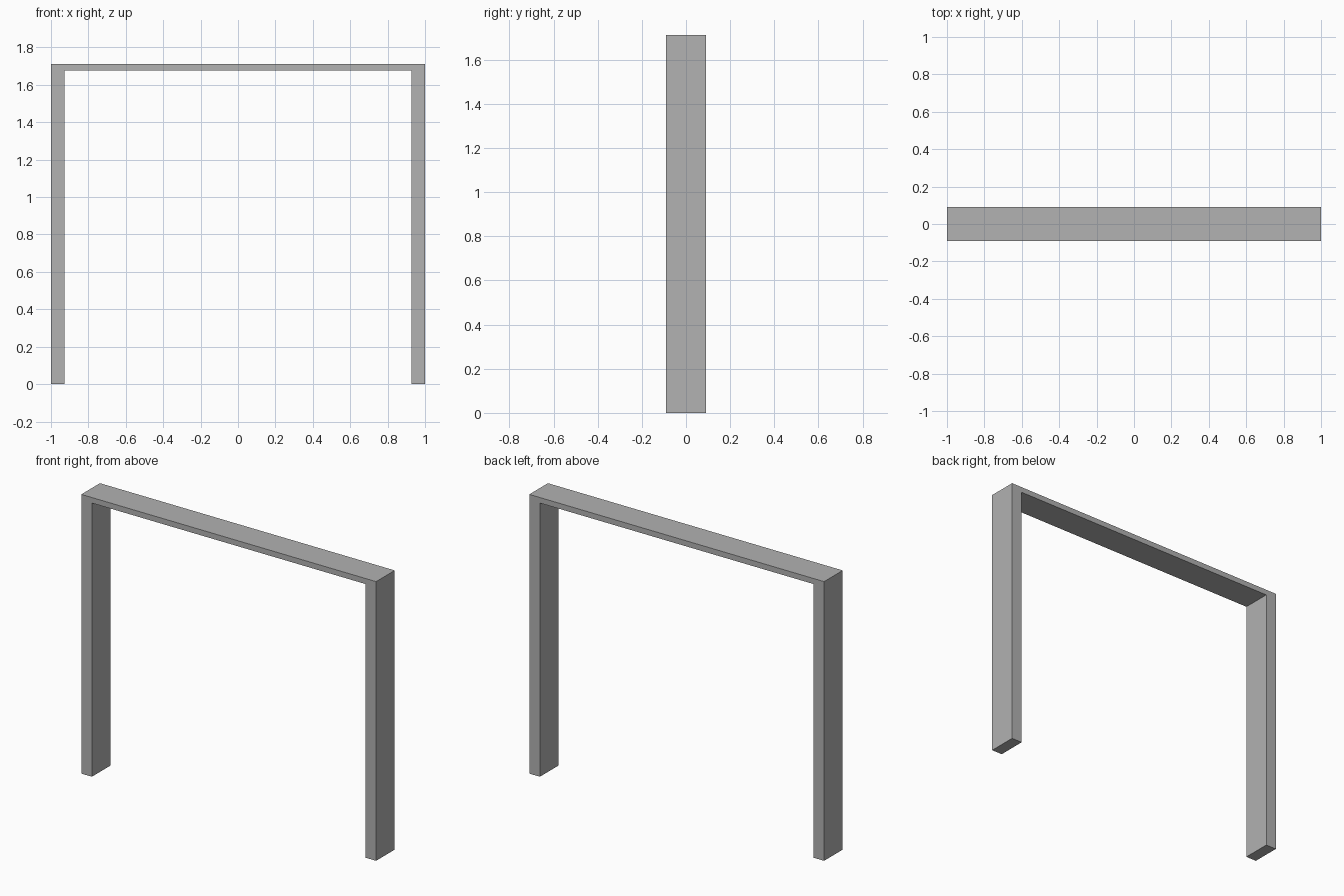
import bpy
import bmesh
from mathutils import Vector

cube = bpy.data.objects.get("Cube")
if cube:
    bpy.data.objects.remove(cube, do_unlink=True)

# Overall dimensions
HALF_WIDTH = 1.0
HEIGHT = 1.712
DEPTH = 0.18
POST = 0.072
BEAM = 0.034

# Plain grey finish
grey = bpy.data.materials.new("plain grey")
grey.use_nodes = True
colour = (0.445, 0.445, 0.445, 1)
grey.diffuse_color = colour
grey.node_tree.nodes["Principled BSDF"].inputs["Base Color"].default_value = colour

# Frame outline: one half, mirrored to make the full portal profile
inner = HALF_WIDTH - POST
half = [(inner, HEIGHT - BEAM), (inner, 0), (HALF_WIDTH, 0), (HALF_WIDTH, HEIGHT)]
outline = half + [(-x, z) for x, z in reversed(half)]

# Extrude the outline through the depth
bm = bmesh.new()
face = bm.faces.new([bm.verts.new((x, -DEPTH / 2, z)) for x, z in outline])
result = bmesh.ops.extrude_face_region(bm, geom=[face], use_keep_orig=True)
moved = [v for v in result["geom"] if isinstance(v, bmesh.types.BMVert)]
bmesh.ops.translate(bm, verts=moved, vec=Vector((0, DEPTH, 0)))
bmesh.ops.recalc_face_normals(bm, faces=bm.faces)

mesh = bpy.data.meshes.new("door_frame")
bm.to_mesh(mesh)
bm.free()
mesh.materials.append(grey)
frame = bpy.data.objects.new("door_frame", mesh)
bpy.context.collection.objects.link(frame)
